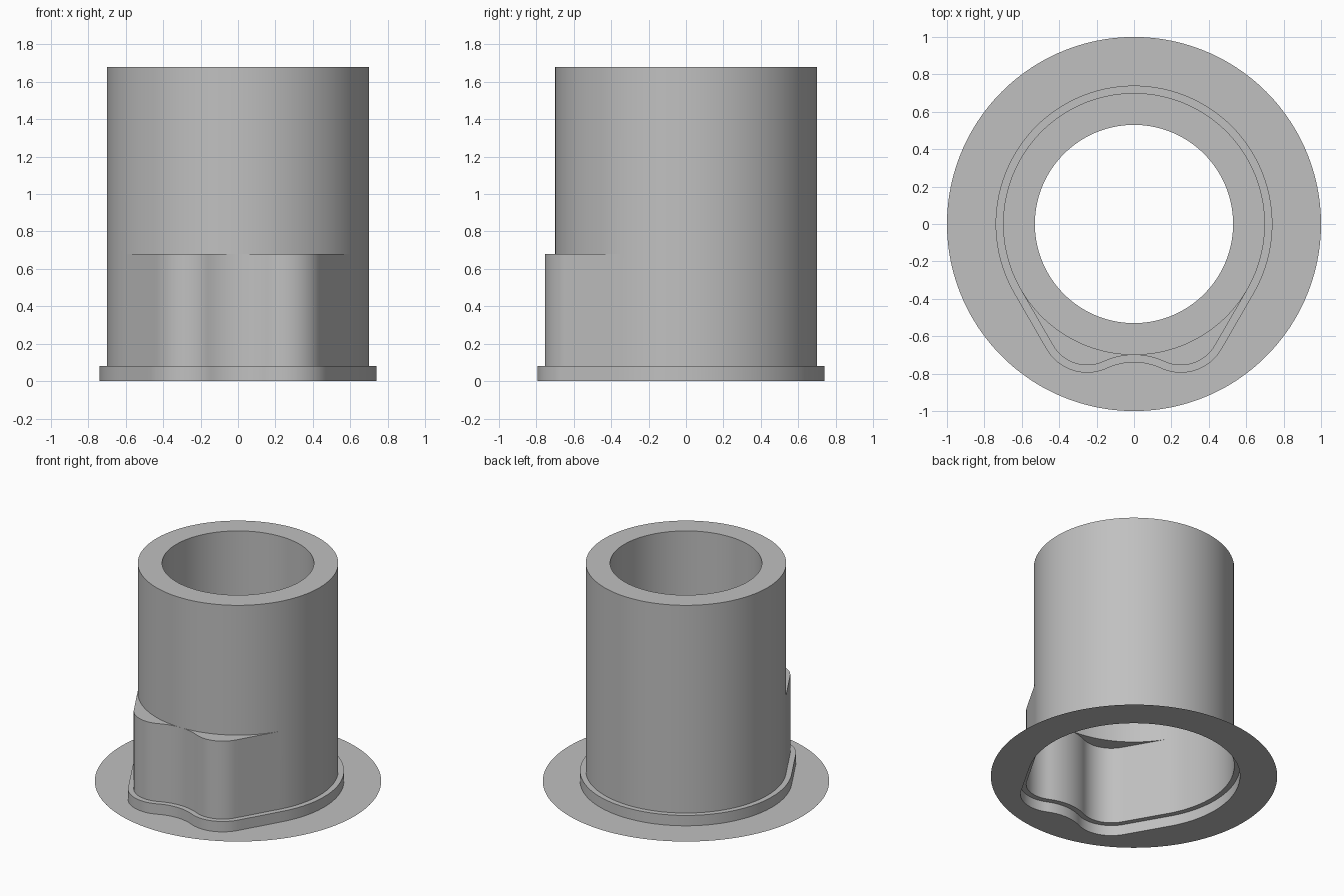
import bpy, bmesh, math
from math import cos, sin, pi, radians

if "Cube" in bpy.data.objects:
    bpy.data.objects.remove(bpy.data.objects["Cube"])

grey = bpy.data.materials.new("plain grey")
grey.diffuse_color = (0.53, 0.53, 0.53, 1)
grey.use_nodes = True
grey.node_tree.nodes["Principled BSDF"].inputs["Base Color"].default_value = grey.diffuse_color

R_BODY, R_BORE, R_DISC = 0.70, 0.53, 1.0
Z_COLLAR, Z_LOBE, Z_STEP, Z_TOP = 0.08, 0.68, 0.95, 1.68


def arc(cx, cy, r, a0, a1, n):
    """Points on an arc, angles in degrees, end point left out."""
    return [(cx + r * cos(radians(a0 + (a1 - a0) * i / n)),
             cy + r * sin(radians(a0 + (a1 - a0) * i / n))) for i in range(n)]


def outline(d=0.0):
    """Round outline with two front lobes, grown outward by d."""
    lobe_r, dip_r = 0.212, 0.384
    lobe_c = (0.25, -0.543)
    dip_c = (0, -R_BODY - dip_r)
    a = math.degrees(math.atan2(lobe_c[1] - dip_c[1], lobe_c[0]))
    pts = arc(*dip_c, dip_r - d, 90, a, 10)                      # dip between lobes
    pts += arc(*lobe_c, lobe_r + d, a - 180, -30, 20)            # rounded lobe
    p = (lobe_c[0] + (lobe_r + d) * cos(radians(-30)),
         lobe_c[1] + (lobe_r + d) * sin(radians(-30)))
    q = ((R_BODY + d) * cos(radians(-30)), (R_BODY + d) * sin(radians(-30)))
    pts += [(p[0] + (q[0] - p[0]) * i / 8, p[1] + (q[1] - p[1]) * i / 8)
            for i in range(8)]                                   # straight flank
    pts += arc(0, 0, R_BODY + d, -30, 90, 40)                    # round back
    pts.append((0, R_BODY + d))
    return pts + [(-x, y) for x, y in pts[-2:0:-1]]


def circle(r):
    """Circle whose points line up with the outline by angle."""
    return [(r * x / math.hypot(x, y), r * y / math.hypot(x, y)) for x, y in outline()]


def skin(name, rings):
    """Join successive (points, z) rings with faces."""
    bm = bmesh.new()
    loops = [[bm.verts.new((x, y, z)) for x, y in pts] for pts, z in rings]
    for a, b in zip(loops, loops[1:]):
        n = len(a)
        for i in range(n):
            j = (i + 1) % n
            bm.faces.new((a[i], a[j], b[j], b[i]))
    bmesh.ops.remove_doubles(bm, verts=bm.verts, dist=0.0002)
    bmesh.ops.dissolve_degenerate(bm, edges=bm.edges, dist=0.0001)
    me = bpy.data.meshes.new(name)
    bm.to_mesh(me)
    bm.free()
    me.materials.append(grey)
    ob = bpy.data.objects.new(name, me)
    bpy.context.collection.objects.link(ob)
    bpy.ops.object.select_all(action='DESELECT')
    ob.select_set(True)
    bpy.context.view_layer.objects.active = ob
    bpy.ops.object.shade_smooth_by_angle(angle=radians(30))
    return ob


inner, outer = outline(), outline(0.04)
tube, bore = circle(R_BODY), circle(R_BORE)

# Thin base disc with a lobed opening
skin("base_disc", [(circle(R_DISC), 0), (outer, 0)])
# Low collar with its narrow ledge
skin("collar", [(outer, 0), (outer, Z_COLLAR), (inner, Z_COLLAR)])
# Hollow lobed socket, lobe tops, round tube, and stepped bore
skin("body", [(inner, Z_COLLAR), (inner, Z_LOBE), (tube, Z_LOBE), (tube, Z_TOP),
              (bore, Z_TOP), (bore, Z_STEP), (tube, Z_STEP)])
